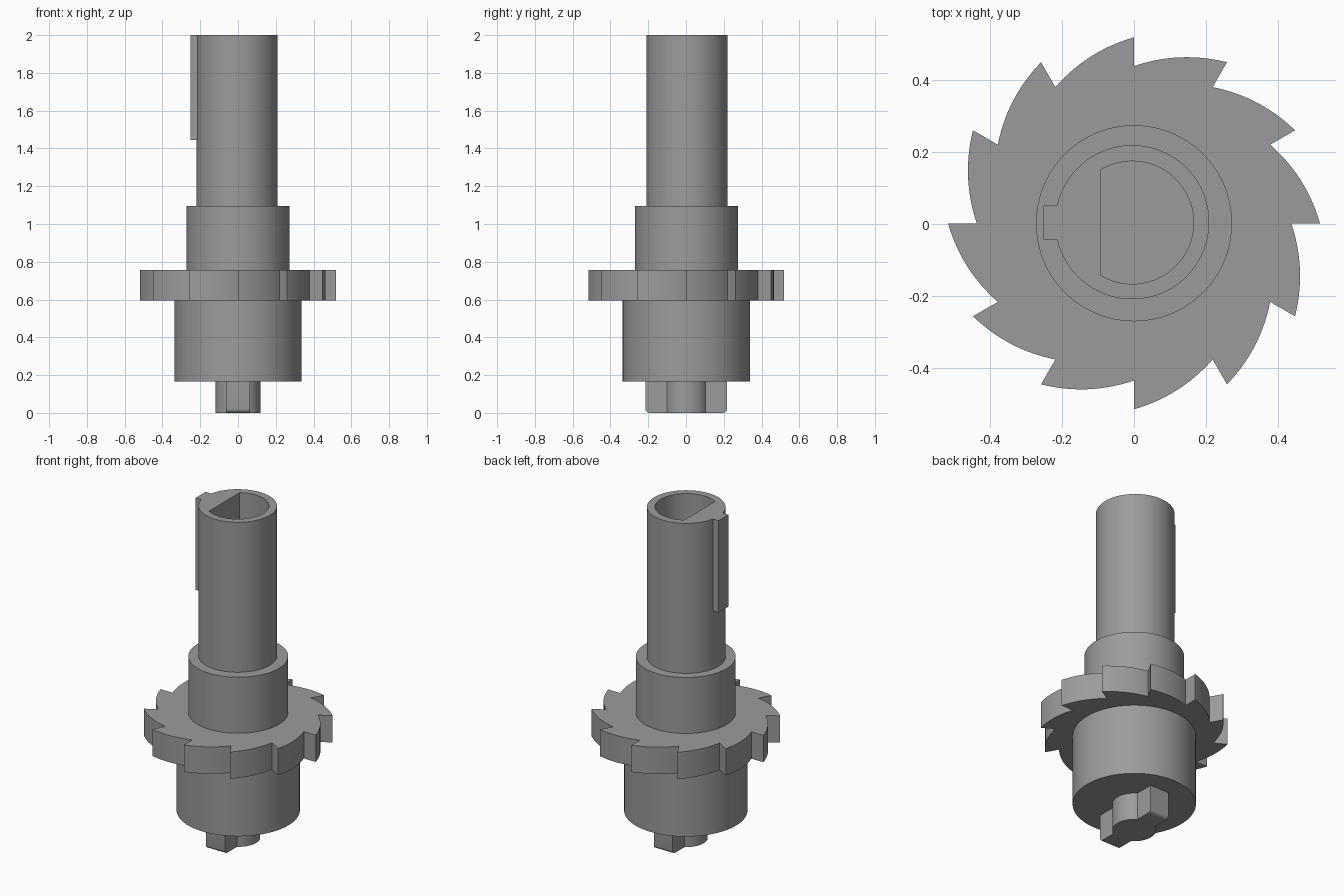
import bpy, bmesh, math

if "Cube" in bpy.data.objects:
    bpy.data.objects.remove(bpy.data.objects["Cube"])

metal = bpy.data.materials.new("grey metal")
metal.diffuse_color = (0.33, 0.33, 0.33, 1)
metal.use_nodes = True
metal.node_tree.nodes["Principled BSDF"].inputs["Base Color"].default_value = metal.diffuse_color


def prism(name, outline, z0, z1):
    """Extrude a counter-clockwise outline from z0 up to z1."""
    bm = bmesh.new()
    base = bm.faces.new([bm.verts.new((x, y, z0)) for x, y in outline])
    top = bmesh.ops.extrude_face_region(bm, geom=[base])["geom"]
    verts = [g for g in top if isinstance(g, bmesh.types.BMVert)]
    bmesh.ops.translate(bm, vec=(0, 0, z1 - z0), verts=verts)
    bmesh.ops.recalc_face_normals(bm, faces=bm.faces)
    mesh = bpy.data.meshes.new(name)
    bm.to_mesh(mesh)
    bm.free()
    mesh.materials.append(metal)
    obj = bpy.data.objects.new(name, mesh)
    bpy.context.collection.objects.link(obj)
    return obj


def arc(r, a0, a1, n, cx=0, cy=0, closed=True):
    """Points along an arc; closed circles skip the repeated last point."""
    steps = n if closed else n - 1
    return [(cx + r * math.cos(a0 + (a1 - a0) * i / steps),
             cy + r * math.sin(a0 + (a1 - a0) * i / steps)) for i in range(n)]


def select_only(obj):
    bpy.ops.object.select_all(action='DESELECT')
    obj.select_set(True)
    bpy.context.view_layer.objects.active = obj


def circle(r, cx=0, cy=0.002):
    return arc(r, 0, math.tau, 128, cx, cy)


# Stacked round sections
hub = prism("drive_hub", circle(0.12), 0, 0.18)
body = prism("lower_body", circle(0.337), 0.165, 0.6)
collar = prism("collar", circle(0.273), 0.75, 1.095)
shaft = prism("shaft", circle(0.2145, -0.005, 0.005), 1.09, 2)

# D-shaped blind bore in the shaft
half = math.acos(-0.089 / 0.171)
bore = prism("bore_cutter", arc(0.171, -half, half, 90, -0.005, 0.004, False), 1.2, 2.1)
cut = shaft.modifiers.new("bore", 'BOOLEAN')
cut.object = bore
cut.solver = 'EXACT'
select_only(shaft)
bpy.ops.object.modifier_apply(modifier=cut.name)
bpy.data.objects.remove(bore)

# Key along the upper shaft
prism("shaft_key", [(-0.252, -0.043), (-0.2, -0.043), (-0.2, 0.051), (-0.252, 0.051)],
      1.445, 2)

# Ratchet wheel: each tooth falls from its tip along a bulged arc to the next root
TEETH, TIP, ROOT, BULGE, STEPS = 12, 0.518, 0.438, 0.019, 14
outline = []
for t in range(TEETH):
    a, b = math.tau * t / TEETH, math.tau * (t + 1) / TEETH
    x0, y0 = TIP * math.cos(a), TIP * math.sin(a)
    x1, y1 = ROOT * math.cos(b), ROOT * math.sin(b)
    length = math.hypot(x1 - x0, y1 - y0)
    nx, ny = (y1 - y0) / length, (x0 - x1) / length
    for i in range(STEPS + 1):
        u = i / STEPS
        h = 4 * BULGE * u * (1 - u)
        outline.append((x0 + (x1 - x0) * u + nx * h,
                        y0 + (y1 - y0) * u + ny * h + 0.002))
wheel = prism("ratchet_wheel", outline, 0.595, 0.757)

# Drive bar under the body, with rounded lower end edges
bar = prism("drive_bar", [(-0.063, -0.215), (0.063, -0.215), (0.063, 0.217), (-0.063, 0.217)],
            0, 0.18)
bm = bmesh.new()
bm.from_mesh(bar.data)
ends = [e for e in bm.edges
        if all(v.co.z < 0.01 for v in e.verts) and abs(e.verts[0].co.y - e.verts[1].co.y) < 0.01]
bmesh.ops.bevel(bm, geom=ends, offset=0.022, segments=5, profile=0.5, affect='EDGES')
bm.to_mesh(bar.data)
bm.free()

# Smooth round walls, keep the corners crisp
for obj in (hub, body, collar, shaft, wheel, bar):
    select_only(obj)
    bpy.ops.object.shade_smooth_by_angle(angle=math.radians(25))
